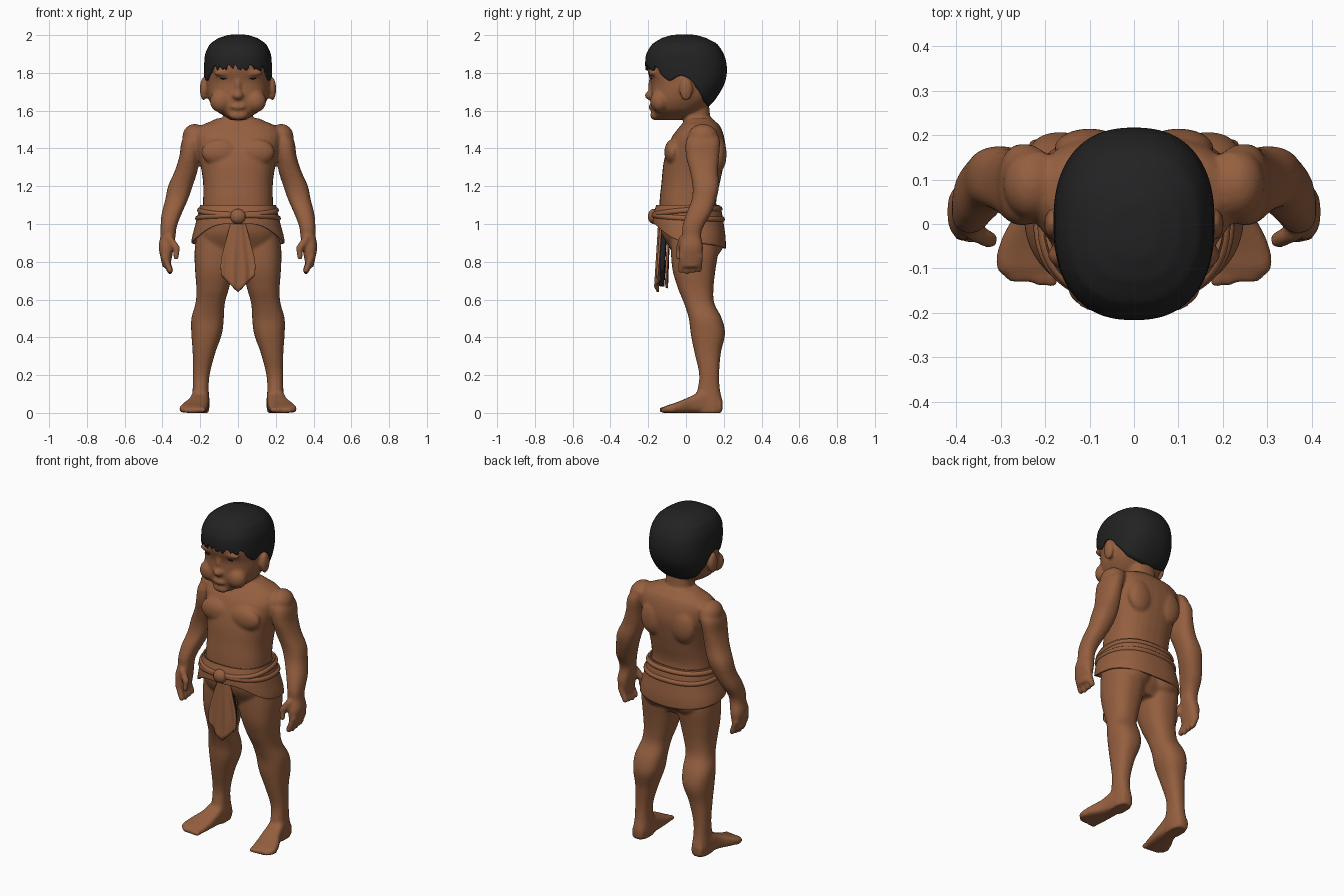
import bpy, bmesh, math, random
from mathutils import Matrix, Vector

random.seed(4)
UNIT = 0.01  # tables below are in hundredths

cube = bpy.data.objects.get("Cube")
if cube:
    bpy.data.objects.remove(cube, do_unlink=True)


def material(name, colour):
    mat = bpy.data.materials.new(name)
    mat.use_nodes = True
    mat.diffuse_color = colour
    mat.node_tree.nodes["Principled BSDF"].inputs["Base Color"].default_value = colour
    return mat


BROWN = material("warm brown", (0.30, 0.115, 0.05, 1))
BLACK = material("soft black", (0.016, 0.016, 0.016, 1))


def sample(table, s):
    """Smoothly interpolate the columns of a table sorted by its first column."""
    last = len(table) - 1
    i = 0
    while i < last - 1 and s > table[i + 1][0]:
        i += 1
    a, b, c, d = (table[min(max(k, 0), last)] for k in (i - 1, i, i + 1, i + 2))
    f = min(max((s - b[0]) / (c[0] - b[0]), 0), 1)
    return [q + 0.5 * f * (r - p + f * (2 * p - 5 * q + 4 * r - t + f * (3 * (q - r) + t - p)))
            for p, q, r, t in zip(a[1:], b[1:], c[1:], d[1:])]


def power(v, p):
    return math.copysign(abs(v) ** (2 / p), v)


def ring_point(row, angle, p=2.4):
    """Point on a rounded box section; angle zero faces the front."""
    a0, a1, b0, b1 = row
    return ((a0 + a1) / 2 + (a1 - a0) / 2 * power(math.sin(angle), p),
            (b0 + b1) / 2 - (b1 - b0) / 2 * power(math.cos(angle), p))


def symmetric(rows, inset=0.0):
    return [(z, inset - w, w - inset, y0 + inset, y1 - inset) for z, w, y0, y1 in rows]


def skin_grid(bm, grid, closed, caps=()):
    rows = [[bm.verts.new(Vector(co) * UNIT) for co in row] for row in grid]
    n = len(rows[0])
    for lo, hi in zip(rows, rows[1:]):
        for j in range(n if closed else n - 1):
            k = (j + 1) % n
            bm.faces.new((lo[j], lo[k], hi[k], hi[j]))
    for c in caps:
        bm.faces.new(rows[c])


def loft(bm, rows, along_y=False, p=2.4, steps=40, n=32):
    grid = []
    for i in range(steps + 1):
        s = rows[0][0] + (rows[-1][0] - rows[0][0]) * i / steps
        pts = [ring_point(sample(rows, s), math.tau * j / n, p) for j in range(n)]
        grid.append([(a, s, b) if along_y else (a, b, s) for a, b in pts])
    skin_grid(bm, grid, True, (0, -1))


def blob(bm, centre, radii):
    place = Matrix.Translation(Vector(centre) * UNIT) @ Matrix.Diagonal((*radii, 1))
    place = place @ Matrix.Scale(UNIT, 4)
    bmesh.ops.create_uvsphere(bm, u_segments=20, v_segments=12, radius=1, matrix=place)


def finger(bm, start, end, r):
    a, b = Vector(start), Vector(end)
    for i in range(9):
        blob(bm, a.lerp(b, i / 8), (r, r, r))


def finish(bm, name, mat, thickness=0):
    bmesh.ops.recalc_face_normals(bm, faces=bm.faces)
    for face in bm.faces:
        face.smooth = True
    mesh = bpy.data.meshes.new(name)
    bm.to_mesh(mesh)
    bm.free()
    mesh.materials.append(mat)
    obj = bpy.data.objects.new(name, mesh)
    bpy.context.collection.objects.link(obj)
    if thickness:
        solid = obj.modifiers.new("thickness", "SOLIDIFY")
        solid.thickness, solid.offset = thickness, 0
    return obj


def shell(name, mat, rows, edge, top, jag=0, cap=False, n=128, steps=36):
    """Draped surface running from a level top down to an edge varying by angle."""
    edges = []
    for j in range(n):
        a = math.tau * j / n
        turn = min(a, math.tau - a)
        loose = random.uniform(-jag, jag) if turn < 0.9 else 0
        edges.append(sample(edge, turn)[0] + loose)
    grid = []
    for i in range(steps + 1):
        t = (i / steps) ** 1.7
        line = []
        for j in range(n):
            z = top + (edges[j] - top) * t
            line.append((*ring_point(sample(rows, z), math.tau * j / n), z))
        grid.append(line)
    bm = bmesh.new()
    skin_grid(bm, grid, True, (0,) if cap else ())
    return finish(bm, name, mat, 0.01)


# Section tables: level, then the extents of each section
HEAD = [(155, 5, -16, -2), (157, 8, -18, 3), (160, 12.8, -19, 9), (165, 16, -19.6, 14.5),
        (170, 17.4, -19.5, 18), (175, 17.8, -19.5, 20.5), (180, 18, -21, 21.5),
        (185, 17.8, -21.5, 21.3), (190, 17.2, -20.8, 19.8), (195, 14.8, -17.8, 16.5),
        (198, 10.5, -13, 11), (199.5, 6, -8, 6), (200, 2, -3, 2)]
TORSO = [(80, 14, -4, 13), (86, 20, -8, 17), (95, 21, -13, 18), (105, 19, -14, 17),
         (112, 18.5, -14, 16), (122, 18.5, -13, 18), (132, 20, -12, 20), (140, 22, -10, 21),
         (147, 23, -7, 20), (152, 20, -3, 18), (156, 11, 0, 14)]
NECK = [(148, 9, -1, 14), (155, 8, -1, 13), (166, 8, -3, 12)]
ARM = [(73 + 4, 36, 40, -2, 7), (82, 35, 41, -3.5, 8.5), (88, 34, 42, -3.5, 9),
       (94, 33, 41, -2, 8), (98, 32.5, 41, -2, 9), (105, 30, 40.5, 0, 13), (113, 26.5, 38.5, 3, 16),
       (120, 24, 37, 3.5, 17.5), (128, 21.5, 33.5, 2, 17), (136, 20.5, 31, 0, 17.5),
       (144, 19, 29.8, 0, 18), (150, 17, 26, 3, 16)]
LEG = [(0, 15.5, 24.5, 5, 19), (5, 15, 24.5, 4, 19.5), (12, 15.5, 24, 6, 18), (20, 15, 24, 7, 17.5),
       (32, 12, 24, 4.5, 18.5), (42, 8.5, 24.7, 2.5, 20.7), (50, 7.5, 24.7, 1.5, 19),
       (58, 7, 22.5, -1, 15), (65, 5, 22, -4, 14.5), (75, 2.5, 22.7, -7, 15.5),
       (85, 1, 23, -8, 17), (95, 3, 22, -8, 17)]
FOOT = [(-13, 18, 28, 0, 2.6), (-10, 16.8, 31, 0, 4), (-4, 16, 30, 0, 6),
        (3, 15.5, 26.5, 0, 9), (10, 15.5, 24.7, 0, 12), (19, 16.5, 23.5, 0, 7)]
CLOTH = [(84, 24.5, -14, 20.5), (92, 24, -16, 20.5), (100, 22, -17, 19.5),
         (106, 20.5, -16.5, 18.5), (111, 19.5, -15, 17)]

# Left limbs and paired features
bm = bmesh.new()
loft(bm, ARM)
loft(bm, LEG)
loft(bm, FOOT, along_y=True, p=3.2)
for i in range(4):
    y = -2.2 + 3.2 * i
    finger(bm, (39, y, 83), (36, y - 0.5, 75 + 0.5 * abs(i - 1)), 1.7)
finger(bm, (36, -2, 92), (32.5, -3.5, 87), 2)
finger(bm, (32.5, -3.5, 87), (32.8, -4, 82.5), 1.6)
for i in range(5):
    x = 18.6 + 2.7 * i
    finger(bm, (x, -9, 2), (x, -12.8 + 0.35 * i * i, 1.6), 1.6)
blob(bm, (23, 9, 146), (6.5, 8, 7))        # shoulder
blob(bm, (9.5, -7, 138), (10, 4.5, 7))     # chest
blob(bm, (10, 17, 137), (8, 4.5, 10))      # shoulder blade
blob(bm, (9.5, 12, 90), (10, 8, 8))        # buttock
blob(bm, (18.2, 0, 171.5), (2, 3.6, 6.2))  # ear
blob(bm, (9, -14, 165), (6, 5, 6))         # cheek
blob(bm, (7, -17.5, 180), (6, 2.4, 2))     # brow

# Mirror to the right
copy = bmesh.ops.duplicate(bm, geom=bm.verts[:] + bm.edges[:] + bm.faces[:])
bmesh.ops.scale(bm, vec=(-1, 1, 1), verts=[g for g in copy["geom"] if isinstance(g, bmesh.types.BMVert)])

# Torso, neck, head and central features fused into one skin
loft(bm, symmetric(TORSO))
loft(bm, symmetric(NECK))
loft(bm, [(r[0] - 1.2 * (r[0] > 180), *r[1:]) for r in symmetric(HEAD, 0.9)])
blob(bm, (0, -19, 168), (3, 2.8, 2.4))     # nose tip
blob(bm, (0, -18.5, 173), (1.5, 1.6, 5))   # nose bridge
blob(bm, (0, -18.3, 162), (4, 1.7, 1.6))   # lips
blob(bm, (0, -16.5, 157.5), (5, 2.5, 2.5))  # chin
body = finish(bm, "body", BROWN)
fuse = body.modifiers.new("fuse", "REMESH")
fuse.mode, fuse.voxel_size, fuse.use_smooth_shade = "VOXEL", 0.008, True
soften = body.modifiers.new("soften", "SMOOTH")
soften.factor, soften.iterations = 0.5, 7

# Hair cap with a ragged fringe
HAIRLINE = [(0, 183), (0.8, 182), (1.15, 176), (1.5, 178.5), (1.8, 172), (2.3, 165), (3.15, 162)]
shell("hair", BLACK, symmetric(HEAD, 0.4), HAIRLINE, 199.7, jag=1.8, cap=True)

# Closed eyelid lines
bm = bmesh.new()
for side in (-1, 1):
    blob(bm, (side * 7.8, -18.4, 177), (1.8, 0.45, 0.4))
finish(bm, "eyelids", BLACK)

# Waist wrap, rolled bands and knot
HEM = [(0, 100), (0.5, 99), (1.2, 92), (1.6, 90), (3.15, 87)]
shell("waist_wrap", BROWN, symmetric(CLOTH), HEM, 110)
for name, level, dip in (("upper_band", 108, -3), ("lower_band", 102.5, 2)):
    curve = bpy.data.curves.new(name, "CURVE")
    curve.dimensions, curve.bevel_depth, curve.bevel_resolution = "3D", 0.015, 3
    spline = curve.splines.new("POLY")
    spline.points.add(95)
    spline.use_cyclic_u = True
    for j, point in enumerate(spline.points):
        a = math.tau * j / 96
        z = level + dip * ((1 + math.cos(a)) / 2) ** 2
        point.co = (*(Vector((*ring_point(sample(symmetric(CLOTH), z), a), z)) * UNIT), 1)
    curve.materials.append(BROWN)
    bpy.context.collection.objects.link(bpy.data.objects.new(name, curve))
bm = bmesh.new()
blob(bm, (0, -17, 104), (4.2, 3.2, 4))
finish(bm, "knot", BROWN)


# Hanging front cloth: pleated panel, dark lining, rear panel
def panel(name, mat, width, depth, tip, fold, pleat, thickness):
    flare = [(0, 3.5), (0.4, 6.5), (0.75, 9), (1, 9)]
    grid = []
    for i in range(17):
        t = i / 16
        line = []
        for j in range(25):
            u = j / 12 - 1
            bottom = tip + 9 * abs(u)
            y = depth - 1.5 * t + fold * u * u + pleat * t * math.cos(3 * math.pi * u)
            line.append((u * width * sample(flare, t)[0], y, 102 + (bottom - 102) * t))
        grid.append(line)
    bm = bmesh.new()
    skin_grid(bm, grid, False)
    finish(bm, name, mat, thickness)


panel("front_panel", BROWN, 1, -14.2, 64, 1.2, 0.7, 0.012)
panel("panel_lining", BLACK, 0.78, -11.3, 67, 0, 0, 0.028)
panel("rear_panel", BROWN, 0.75, -8.8, 66, 0, 0.2, 0.012)
